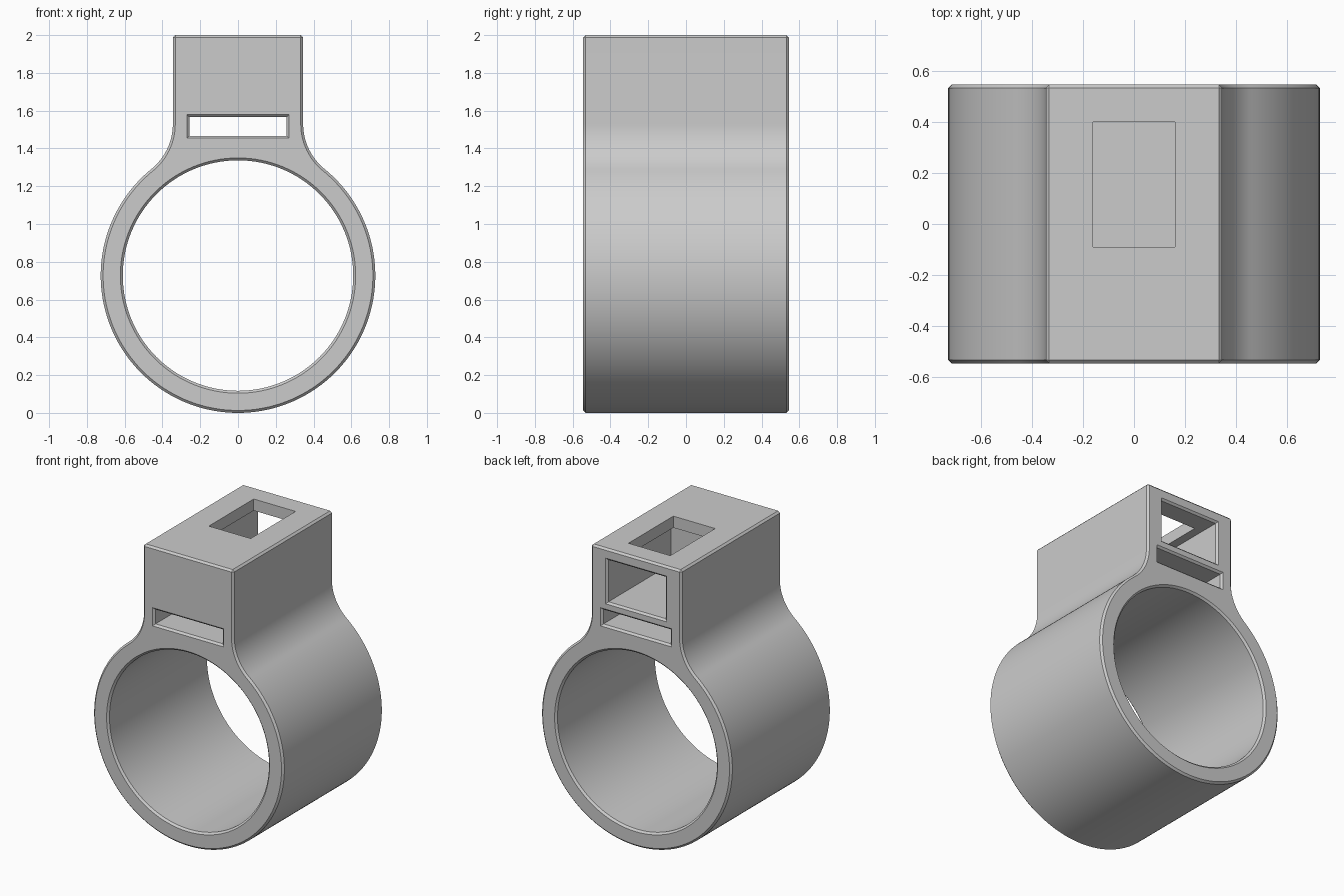
import bpy
import bmesh
from math import sin, cos, pi, atan2, sqrt

if "Cube" in bpy.data.objects:
    bpy.data.objects.remove(bpy.data.objects["Cube"], do_unlink=True)

RING_Z = 0.73      # ring centre height
RING_R = 0.727     # ring outer radius
BORE_R = 0.61
HALF_Y = 0.545
NECK_X = 0.345
FILLET_Z = 1.53    # where the neck starts to flare
CH = 0.013         # chamfer
TOP = 2.0
RING_Z = RING_R

grey = bpy.data.materials.new("plain grey")
grey.use_nodes = True
colour = (0.6, 0.6, 0.6, 1)
grey.diffuse_color = colour
grey.node_tree.nodes["Principled BSDF"].inputs["Base Color"].default_value = colour


def loft(name, sections):
    """Closed solid through (y, outline) sections, outlines being (x, z) loops."""
    bm = bmesh.new()
    loops = [[bm.verts.new((x, y, z)) for x, z in pts] for y, pts in sections]
    n = len(loops[0])
    for a, b in zip(loops, loops[1:]):
        for i in range(n):
            j = (i + 1) % n
            bm.faces.new((a[i], a[j], b[j], b[i]))
    bm.faces.new(loops[0])
    bm.faces.new(loops[-1])
    bmesh.ops.recalc_face_normals(bm, faces=bm.faces)
    mesh = bpy.data.meshes.new(name)
    bm.to_mesh(mesh)
    bm.free()
    mesh.materials.append(grey)
    obj = bpy.data.objects.new(name, mesh)
    bpy.context.collection.objects.link(obj)
    return obj


def arc(cx, cz, r, a0, a1, steps):
    return [(cx + r * cos(a0 + (a1 - a0) * i / steps),
             cz + r * sin(a0 + (a1 - a0) * i / steps)) for i in range(steps + 1)]


def rect(hx, z0, z1, grow=0):
    return [(-hx - grow, z0 - grow), (hx + grow, z0 - grow),
            (hx + grow, z1 + grow), (-hx - grow, z1 + grow)]


def circle(r):
    return arc(0, RING_Z, r, 0, 2 * pi, 128)[:-1]


def through(name, shape):
    """Cutter through the whole depth, flared at both ends to chamfer the rim."""
    e = 0.02
    return loft(name, [(-HALF_Y - e, shape(CH + e)), (-HALF_Y + CH, shape(0)),
                       (HALF_Y - CH, shape(0)), (HALF_Y + e, shape(CH + e))])


# Body outline: ring, tangent fillet and straight neck, mirrored in x
dz = FILLET_Z - RING_Z
fr = (NECK_X ** 2 + dz ** 2 - RING_R ** 2) / (2 * (RING_R - NECK_X))
fx = NECK_X + fr
touch = atan2(dz, fx)
right = arc(0, RING_Z, RING_R, -pi / 2, touch, 72)
right += arc(fx, FILLET_Z, fr, touch + pi, pi, 20)[1:]
right.append((NECK_X, TOP))
left = [(-x, z) for x, z in reversed(right[1:])]
outline = right + left
body = loft("ring_and_neck", [(-HALF_Y, outline), (HALF_Y, outline)])

bevel = body.modifiers.new("edge_chamfer", "BEVEL")
bevel.width = CH
bevel.segments = 1
bevel.limit_method = "ANGLE"
bevel.angle_limit = 0.6

# Openings
e = 0.02
cutters = [
    through("bore_cutter", lambda g: circle(BORE_R + g)),
    through("strap_slot_cutter", lambda g: rect(0.258, 1.467, 1.567, g)),
    loft("pocket_cutter", [(-0.15, rect(0.22, 1.63, 1.92)),
                           (HALF_Y - CH, rect(0.22, 1.63, 1.92)),
                           (HALF_Y + e, rect(0.22, 1.63, 1.92, CH + e))]),
    loft("top_window_cutter", [(-0.09, rect(0.16, 1.8, TOP + 0.1)),
                               (0.4, rect(0.16, 1.8, TOP + 0.1))]),
]
for cutter in cutters:
    cutter.hide_render = True
    cut = body.modifiers.new(cutter.name, "BOOLEAN")
    cut.operation = "DIFFERENCE"
    cut.solver = "EXACT"
    cut.object = cutter

# Bake the cuts, then drop the cutters
bpy.context.view_layer.update()
depsgraph = bpy.context.evaluated_depsgraph_get()
baked = bpy.data.meshes.new_from_object(body.evaluated_get(depsgraph))
body.modifiers.clear()
body.data = baked
for cutter in cutters:
    bpy.data.objects.remove(cutter, do_unlink=True)

bpy.ops.object.select_all(action="DESELECT")
body.select_set(True)
bpy.context.view_layer.objects.active = body
bpy.ops.object.shade_smooth_by_angle(angle=pi / 6)
